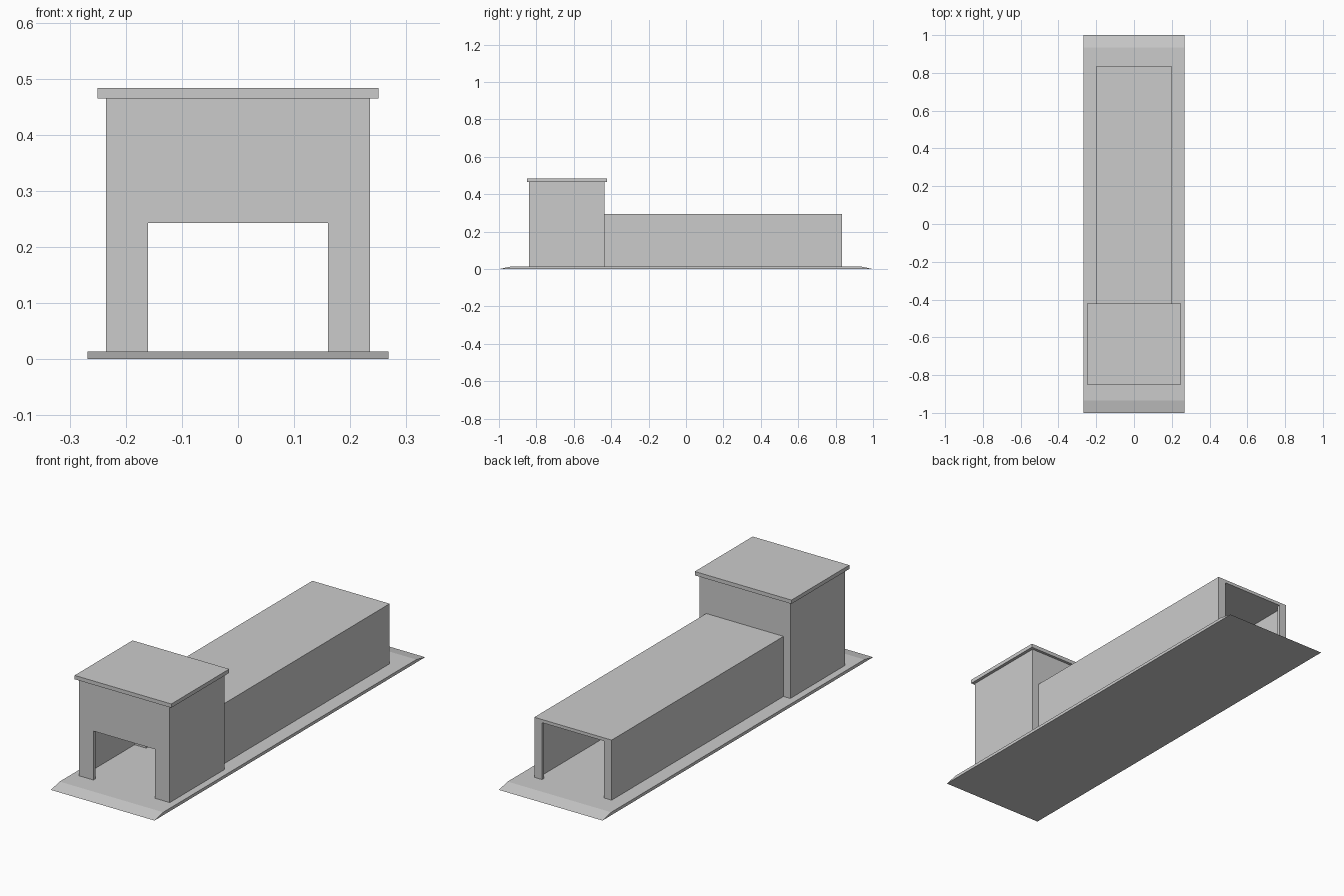
import bpy

cube = bpy.data.objects.get("Cube")
if cube:
    bpy.data.objects.remove(cube, do_unlink=True)

grey = bpy.data.materials.new("plain_grey")
grey.use_nodes = True
COLOUR = (0.6, 0.6, 0.6, 1)
grey.diffuse_color = COLOUR
grey.node_tree.nodes["Principled BSDF"].inputs["Base Color"].default_value = COLOUR


def extrude_profile(name, profile, half):
    """Extrude a (y, z) outline along x, from -half to half."""
    n = len(profile)
    verts = [(x, y, z) for x in (-half, half) for y, z in profile]
    faces = [tuple(reversed(range(n))), tuple(range(n, 2 * n))]
    faces += [(i, (i + 1) % n, n + (i + 1) % n, n + i) for i in range(n)]
    mesh = bpy.data.meshes.new(name)
    mesh.from_pydata(verts, [], faces)
    mesh.materials.append(grey)
    obj = bpy.data.objects.new(name, mesh)
    bpy.context.collection.objects.link(obj)
    return obj


def box(name, half, y0, y1, z0, z1):
    return extrude_profile(name, [(y0, z0), (y1, z0), (y1, z1), (y0, z1)], half)


def carve(target, half, y0, y1, top):
    """Cut a box-shaped space, open at the bottom, out of the target."""
    cutter = box("cutter", half, y0, y1, -0.1, top)
    cutter.hide_render = True
    mod = target.modifiers.new("carve", "BOOLEAN")
    mod.operation = "DIFFERENCE"
    mod.solver = "EXACT"
    mod.object = cutter
    bpy.context.view_layer.objects.active = target
    bpy.ops.object.modifier_apply(modifier=mod.name)
    bpy.data.objects.remove(cutter, do_unlink=True)


FLOOR = 0.014
WALL = 0.015
DOOR = 0.16
FRONT, JOIN, BACK = -0.84, -0.435, 0.835

# Floor slab with a ramp at each end
extrude_profile("floor_slab", [(-1, 0), (1, 0), (0.935, FLOOR), (-0.935, FLOOR)], 0.268)

# Tall entrance block: hollow, with a doorway through front and rear walls
entrance = box("entrance_block", 0.235, FRONT, JOIN, FLOOR, 0.465)
carve(entrance, 0.235 - WALL, FRONT + WALL, JOIN - WALL, 0.45)
carve(entrance, DOOR, FRONT - 0.1, JOIN + 0.1, 0.243)

# Overhanging flat roof of the entrance
box("entrance_roof", 0.25, -0.85, -0.422, 0.465, 0.483)

# Long low hall: hollow, with a full-height doorway at the back
hall = box("long_hall", 0.2, JOIN, BACK, FLOOR, 0.295)
carve(hall, 0.2 - WALL, JOIN - 0.1, BACK - WALL, 0.28)
carve(hall, DOOR, BACK - 0.1, BACK + 0.1, 0.28)
